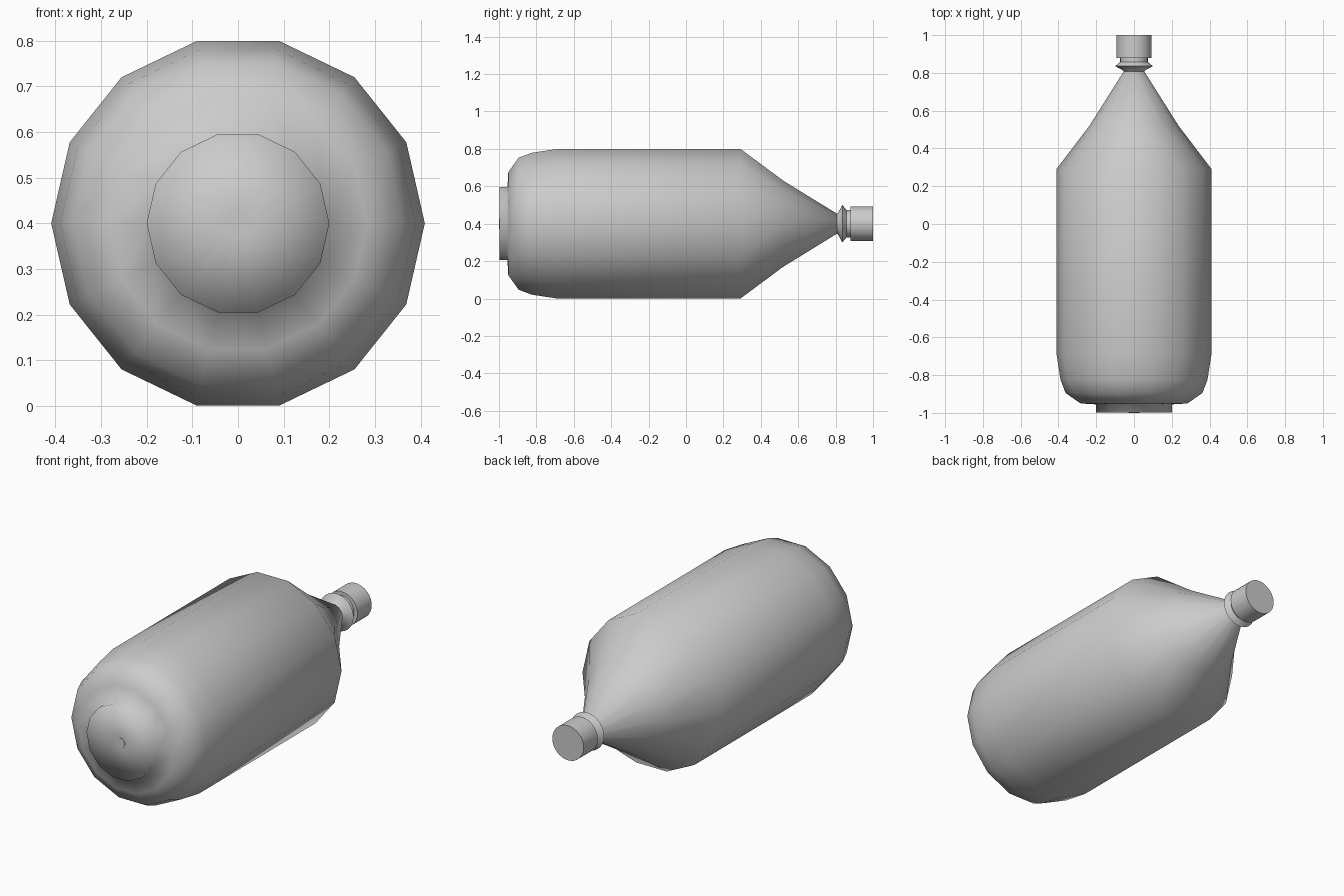
import bpy, bmesh, math

if "Cube" in bpy.data.objects:
    bpy.data.objects.remove(bpy.data.objects["Cube"])

CZ = 0.4  # height of the bottle axis


def lathe(name, profile, sides, smooth_angle):
    """Revolve (y, radius) points about the y axis, capping both ends."""
    bm = bmesh.new()
    rings = []
    for y, r in profile:
        ring = []
        for k in range(sides):
            a = 2 * math.pi * k / sides
            ring.append(bm.verts.new((r * math.cos(a), y, CZ + r * math.sin(a))))
        rings.append(ring)
    for lo, hi in zip(rings, rings[1:]):
        for k in range(sides):
            n = (k + 1) % sides
            bm.faces.new((lo[k], lo[n], hi[n], hi[k]))
    bm.faces.new(rings[0])
    bm.faces.new(rings[-1])
    bmesh.ops.recalc_face_normals(bm, faces=bm.faces[:])
    mesh = bpy.data.meshes.new(name)
    bm.to_mesh(mesh)
    bm.free()
    obj = bpy.data.objects.new(name, mesh)
    bpy.context.collection.objects.link(obj)
    bpy.ops.object.select_all(action='DESELECT')
    obj.select_set(True)
    bpy.context.view_layer.objects.active = obj
    bpy.ops.object.shade_smooth_by_angle(angle=math.radians(smooth_angle))
    return obj


# Body: fourteen-sided bottle with stepped foot and tapering shoulder
lathe("bottle_body", [
    (-0.998, 0.028), (-0.998, 0.2), (-0.955, 0.2), (-0.95, 0.283),
    (-0.895, 0.362), (-0.825, 0.389), (-0.695, 0.409), (0.293, 0.409),
    (0.52, 0.236), (0.81, 0.053),
], 14, 120)

# Small round plug in the centre of the foot
lathe("base_plug", [(-1.0, 0.028), (-0.96, 0.028)], 24, 30)

# Neck ring below the cap
lathe("neck_collar", [
    (0.80, 0.05), (0.812, 0.056), (0.836, 0.1), (0.858, 0.073), (0.885, 0.073),
], 28, 40)

# Screw cap
lathe("cap", [(0.88, 0.093), (1.0, 0.093)], 32, 30)
